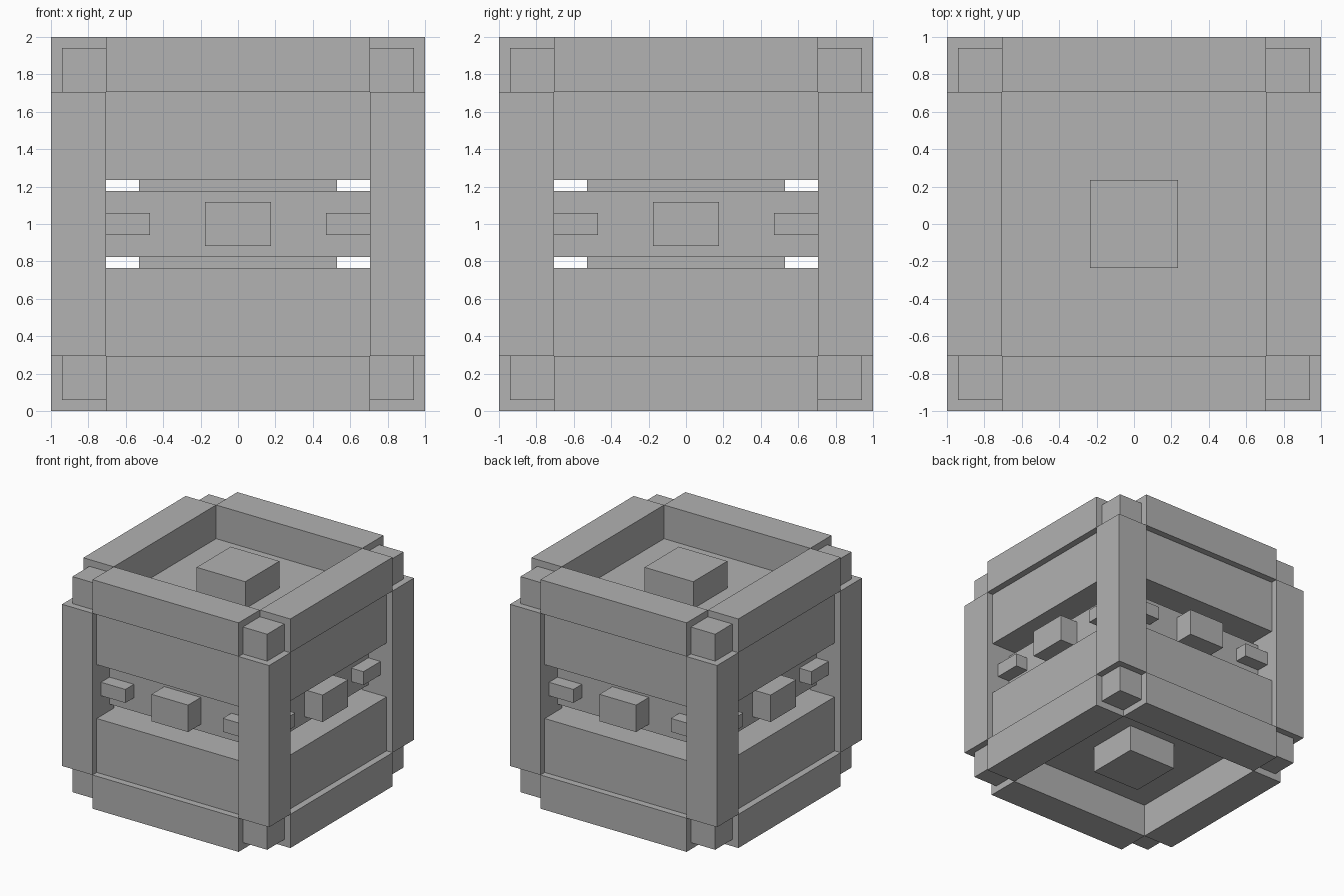
import bpy

if "Cube" in bpy.data.objects:
    bpy.data.objects.remove(bpy.data.objects["Cube"])

U = 1 / 17  # grid unit: the cube is 34 units wide

grey = bpy.data.materials.new("light_grey")
grey.diffuse_color = (0.445, 0.445, 0.445, 1)
grey.use_nodes = True
grey.node_tree.nodes["Principled BSDF"].inputs["Base Color"].default_value = grey.diffuse_color


def box(name, lo, hi):
    """Axis-aligned box between two corners, in grid units from the cube centre."""
    bpy.ops.mesh.primitive_cube_add(size=1)
    ob = bpy.context.object
    ob.name = name
    size = [(b - a) * U for a, b in zip(lo, hi)]
    mid = [(a + b) / 2 * U for a, b in zip(lo, hi)]
    mid[2] += 1
    for v in ob.data.vertices:
        v.co = [v.co[i] * size[i] for i in range(3)]
    ob.location = mid
    ob.data.materials.append(grey)
    return ob


def span(sign, near, far):
    """Range on one side of the centre, ordered low to high."""
    return sorted((sign * near, sign * far))


def box_ranges(name, x, y, z):
    return box(name, (x[0], y[0], z[0]), (x[1], y[1], z[1]))


SIDES = (-1, 1)

# Middle: inner core and the recessed waist band around it
box("core", (-9, -9, -4), (9, 9, 4))
box("waist_band", (-13, -13, -3), (13, 13, 3))

# Upper and lower body slabs, with a raised block in each recess
for s in SIDES:
    box_ranges("body_slab", (-16, 16), (-16, 16), span(s, 4, 12))
    box_ranges("recess_block", (-4, 4), (-4, 4), span(s, 12, 16))

# Twelve edge bars, leaving the corners open
for axis in range(3):
    for a in SIDES:
        for b in SIDES:
            r = [span(a, 12, 17), span(b, 12, 17)]
            r.insert(axis, (-12, 12))
            box_ranges("corner_post" if axis == 2 else "edge_beam", *r)

# Eight smaller corner cubes
for a in SIDES:
    for b in SIDES:
        for c in SIDES:
            box_ranges("corner_cube", span(a, 12, 16), span(b, 12, 16), span(c, 12, 16))

# Studs on the waist band: a large one in the middle, a small one at each end
for axis in range(2):
    for s in SIDES:
        studs = [("middle_stud", (-3, 3), span(s, 13, 16), (-2, 2))]
        studs += [("end_stud", span(e, 8, 12), span(s, 13, 15), (-1, 1)) for e in SIDES]
        for name, along, out, z in studs:
            if axis == 0:
                box_ranges(name, along, out, z)
            else:
                box_ranges(name, out, along, z)
